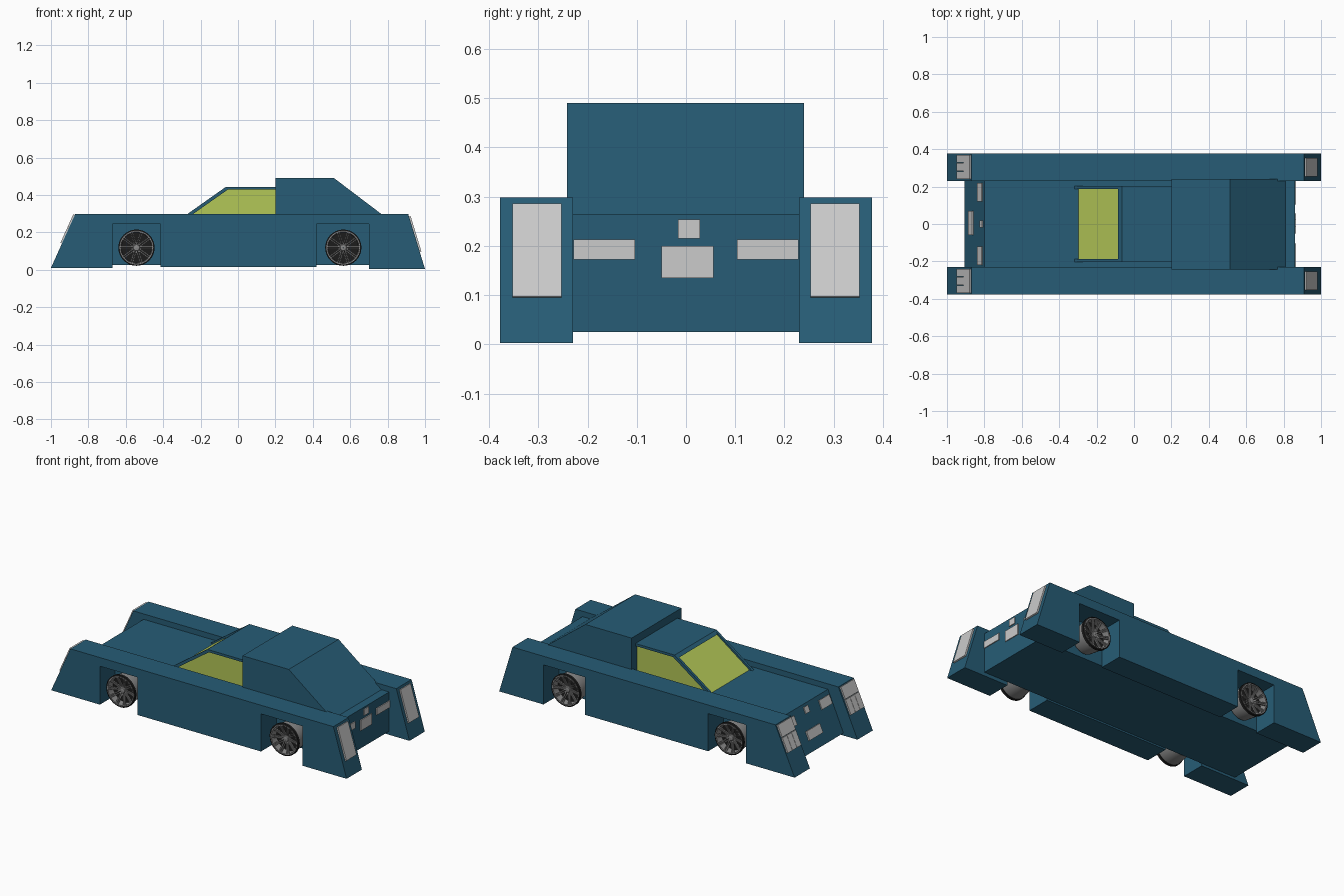
import bpy, bmesh, math
from mathutils import Matrix, Vector

if "Cube" in bpy.data.objects:
    bpy.data.objects.remove(bpy.data.objects["Cube"], do_unlink=True)


def material(name, r, g, b):
    m = bpy.data.materials.new(name)
    m.use_nodes = True
    m.diffuse_color = (r, g, b, 1)
    m.node_tree.nodes["Principled BSDF"].inputs["Base Color"].default_value = (r, g, b, 1)
    return m


BLUE = material("body_blue", 0.02, 0.108, 0.18)
GLASS = material("lime_glass", 0.45, 0.57, 0.095)
LAMP = material("lamp_grey", 0.6, 0.6, 0.6)
METAL = material("wheel_metal", 0.25, 0.25, 0.25)
BLACK = material("wheel_black", 0.012, 0.012, 0.012)


def finish(name, bm, mat, smooth=False):
    bmesh.ops.recalc_face_normals(bm, faces=bm.faces)
    me = bpy.data.meshes.new(name)
    bm.to_mesh(me)
    bm.free()
    me.materials.append(mat)
    if smooth:
        me.shade_smooth()
        me.set_sharp_from_angle(angle=math.radians(35))
    ob = bpy.data.objects.new(name, me)
    bpy.context.collection.objects.link(ob)
    return ob


def prism(name, profile, y0, y1, mat):
    """Extrude an (x, z) profile from y0 to y1."""
    bm = bmesh.new()
    face = bm.faces.new([bm.verts.new((x, y0, z)) for x, z in profile])
    out = bmesh.ops.extrude_face_region(bm, geom=[face])
    moved = [v for v in out["geom"] if isinstance(v, bmesh.types.BMVert)]
    bmesh.ops.translate(bm, verts=moved, vec=(0, y1 - y0, 0))
    return finish(name, bm, mat)


def plate(name, line, y0, y1, z0, z1, mat=LAMP, t=0.009):
    """Thin plate lying on a sloped end face given as bottom and top (x, z)."""
    a, b = Vector(line[0]), Vector(line[1])
    n = Vector((b.y - a.y, a.x - b.x)).normalized()
    n *= math.copysign(t, n.x * a.x)
    p, q = (a.lerp(b, (z - a.y) / (b.y - a.y)) for z in (z0, z1))
    return prism(name, [p, q, q + n, p + n], y0, y1, mat)


# Fenders with open wheel notches
fender = [(-1, 0.01), (-0.87, 0.298), (0.91, 0.298), (1, 0.003), (0.7, 0.003),
          (0.7, 0.245), (0.42, 0.245), (0.42, 0.015), (-0.415, 0.015),
          (-0.415, 0.245), (-0.67, 0.245), (-0.67, 0.01)]
for side, s in (("left", 1), ("right", -1)):
    prism(side + "_fender", fender, s * 0.23, s * 0.378, BLUE)

# Central hull between the fenders
NOSE = [(-0.905, 0.025), (-0.8, 0.265)]
TAIL = [(0.862, 0.025), (0.862, 0.265)]
prism("hull", NOSE + TAIL[::-1], -0.23, 0.23, BLUE)

# Cabin: glass core, roof panel, slanted pillars
prism("cabin_glass", [(-0.305, 0.26), (-0.068, 0.43), (0.2, 0.43), (0.2, 0.26)],
      -0.189, 0.189, GLASS)
prism("roof", [(-0.085, 0.428), (-0.065, 0.443), (0.2, 0.443), (0.2, 0.428)],
      -0.203, 0.203, BLUE)
for side, s in (("left", 1), ("right", -1)):
    prism(side + "_pillar", [(-0.32, 0.263), (-0.065, 0.443), (-0.055, 0.428), (-0.29, 0.263)],
          s * 0.187, s * 0.203, BLUE)

# Taller rear cabin with sloping back
prism("rear_cabin", [(0.2, 0.26), (0.2, 0.49), (0.513, 0.49), (0.81, 0.265), (0.81, 0.26)],
      -0.242, 0.24, BLUE)

# Lamps and plates on both ends
FRONT = [fender[0], fender[1]]
REAR = [fender[3], fender[2]]
for side, s in (("left", 1), ("right", -1)):
    plate(side + "_tail_lamp", REAR, s * 0.253, s * 0.352, 0.095, 0.284)
    plate(side + "_rear_strip", TAIL, s * 0.104, s * 0.229, 0.172, 0.213, t=0.005)
    plate(side + "_front_strip", NOSE, s * 0.12, s * 0.22, 0.19, 0.24, t=0.006)
    plate(side + "_headlamp_top", FRONT, s * 0.24, s * 0.37, 0.226, 0.293)
    for i in range(3):
        y = 0.24 + i * 0.044
        plate(f"{side}_headlamp_slat_{i + 1}", FRONT, s * y, s * (y + 0.042), 0.14, 0.223)
plate("rear_number_panel", TAIL, -0.05, 0.056, 0.135, 0.2, t=0.005)
plate("rear_badge_panel", TAIL, -0.016, 0.028, 0.215, 0.254, t=0.005)
plate("front_number_panel", NOSE, -0.06, 0.07, 0.085, 0.135)
plate("front_badge_panel", NOSE, -0.02, 0.02, 0.215, 0.25, t=0.006)


# Wheels
def lathe(name, profile, cx, s, mat, steps=32):
    """Spin a closed (radius, y) loop about the axle."""
    bm = bmesh.new()
    rings = []
    for i in range(steps):
        a = math.tau * i / steps
        rings.append([bm.verts.new((cx + r * math.cos(a), s * y, AXLE + r * math.sin(a)))
                      for r, y in profile])
    n = len(profile)
    for i in range(steps):
        r0, r1 = rings[i], rings[(i + 1) % steps]
        for j in range(n):
            k = (j + 1) % n
            bm.faces.new((r0[j], r0[k], r1[k], r1[j]))
    return finish(name, bm, mat, True)


def spokes(name, cx, s, count=10):
    """Paired spokes dishing in from the rim to the hub."""
    bm = bmesh.new()
    outer, inner = Vector((0.086, 0.357, 0)), Vector((0.016, 0.335, 0))
    d = outer - inner
    tilt = Matrix.Rotation(math.atan2(d.y, d.x), 4, 'Z')
    for i in range(count):
        for off in (-0.005, 0.005):
            turn = Matrix.Rotation(math.tau * i / count, 4, 'Y')
            mid = (outer + inner) / 2 + Vector((0, 0, off))
            m = turn @ Matrix.Translation(mid) @ tilt @ Matrix.Diagonal((d.length, 0.008, 0.006, 1))
            bmesh.ops.create_cube(bm, size=1, matrix=m)
    for v in bm.verts:
        v.co = (cx + v.co.x, s * v.co.y, AXLE + v.co.z)
    return finish(name, bm, METAL)


AXLE = 0.118
for end, cx in (("front", -0.543), ("rear", 0.563)):
    for side, s in (("left", 1), ("right", -1)):
        tag = f"{end}_{side}_wheel_"
        lathe(tag + "barrel", [(0.09, 0.362), (0.093, 0.345), (0.08, 0.25), (0.074, 0.25),
                               (0.084, 0.345), (0.084, 0.362)], cx, s, METAL)
        lathe(tag + "edge", [(0.097, 0.36), (0.097, 0.345), (0.09, 0.345), (0.09, 0.364)],
              cx, s, BLACK)
        lathe(tag + "disc", [(0.003, 0.318), (0.083, 0.318), (0.083, 0.312), (0.003, 0.312)],
              cx, s, BLACK)
        lathe(tag + "hub", [(0.001, 0.346), (0.016, 0.344), (0.022, 0.336), (0.022, 0.225),
                            (0.001, 0.225)], cx, s, METAL, 16)
        spokes(tag + "spokes", cx, s)
